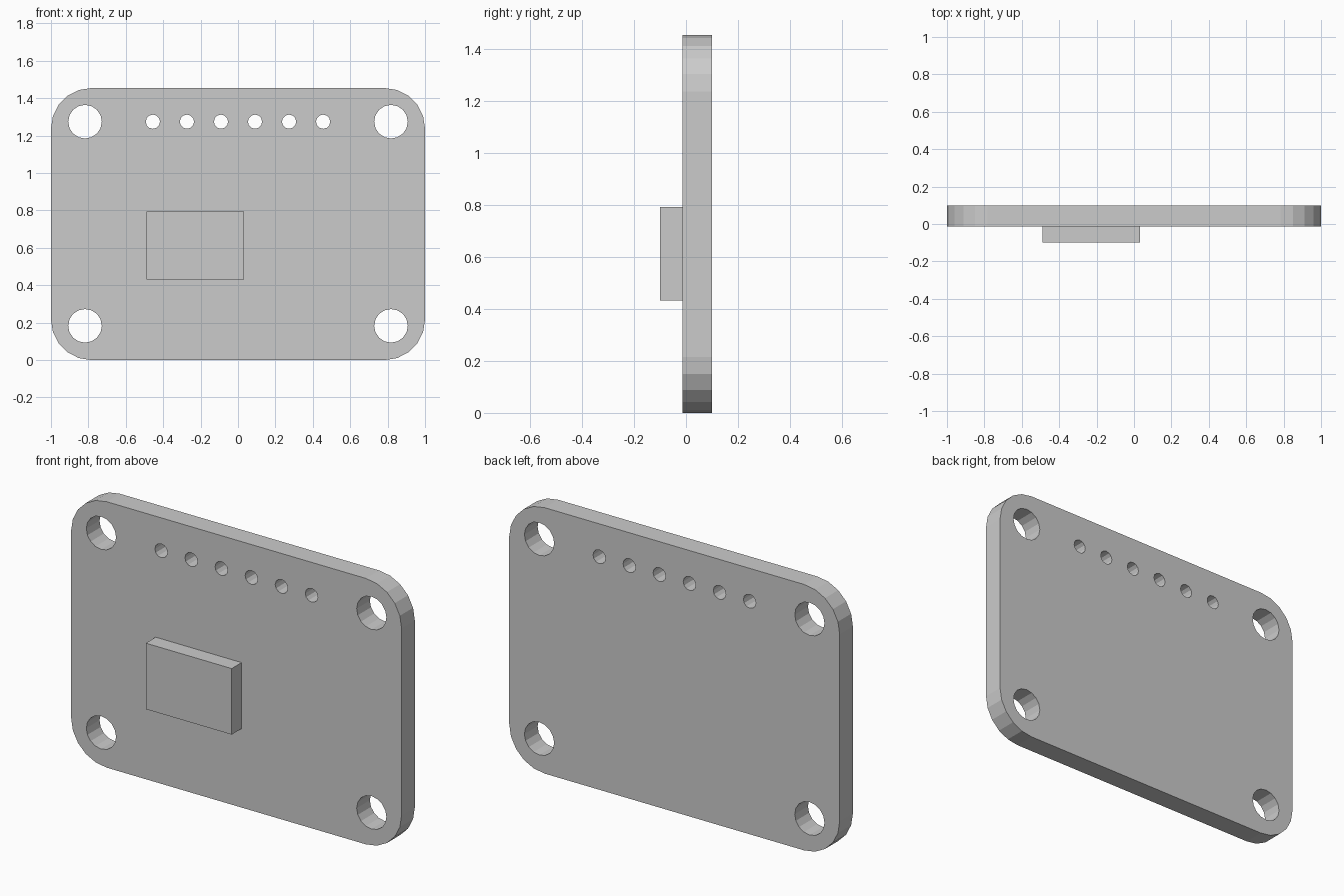
import bpy
from math import sin, cos, pi, radians

if "Cube" in bpy.data.objects:
    bpy.data.objects.remove(bpy.data.objects["Cube"])

W, H = 1.0, 1.4545            # half width, height
Y0, Y1 = -0.0143, 0.1         # board front and back
R, SEG = 0.216, 5             # corner radius and segments


def arc(cx, cz, r, start, sweep, n, closed=False):
    count = n if closed else n + 1
    return [(cx + r * cos(start + sweep * i / n),
             cz + r * sin(start + sweep * i / n)) for i in range(count)]


def add_loop(curve, pts):
    s = curve.splines.new('POLY')
    s.points.add(len(pts) - 1)
    for p, (x, z) in zip(s.points, pts):
        p.co = (x, z, 0, 1)
    s.use_cyclic_u = True


# circuit board: rounded outline with holes, filled and extruded
curve = bpy.data.curves.new("board", 'CURVE')
curve.dimensions = '2D'
curve.fill_mode = 'BOTH'
curve.extrude = (Y1 - Y0) / 2

outline = []
corners = [(W - R, H - R), (R - W, H - R), (R - W, R), (W - R, R)]
for k, (cx, cz) in enumerate(corners):
    outline += arc(cx, cz, R, k * pi / 2, pi / 2, SEG)
add_loop(curve, outline)

# corner mounting holes
for x in (-0.818, 0.818):
    for z in (0.183, H - 0.18):
        add_loop(curve, arc(x, z, 0.09, 0, 2 * pi, 16, True))

# row of pin holes
for i in range(6):
    add_loop(curve, arc((i - 2.5) * 0.182, H - 0.18, 0.038, 0, 2 * pi, 12, True))

board = bpy.data.objects.new("board", curve)
bpy.context.collection.objects.link(board)
board.rotation_euler = (radians(90), 0, 0)
board.location = (0, (Y0 + Y1) / 2, 0)
bpy.context.view_layer.objects.active = board
board.select_set(True)
bpy.ops.object.convert(target='MESH')
bpy.ops.object.shade_flat()

# chip on the front face
x0, x1, z0, z1, front = -0.488, 0.032, 0.432, 0.793, -0.1
bpy.ops.mesh.primitive_cube_add(
    size=1, location=((x0 + x1) / 2, (front + Y0) / 2, (z0 + z1) / 2))
chip = bpy.context.object
chip.name = "chip"
chip.scale = (x1 - x0, Y0 - front, z1 - z0)
